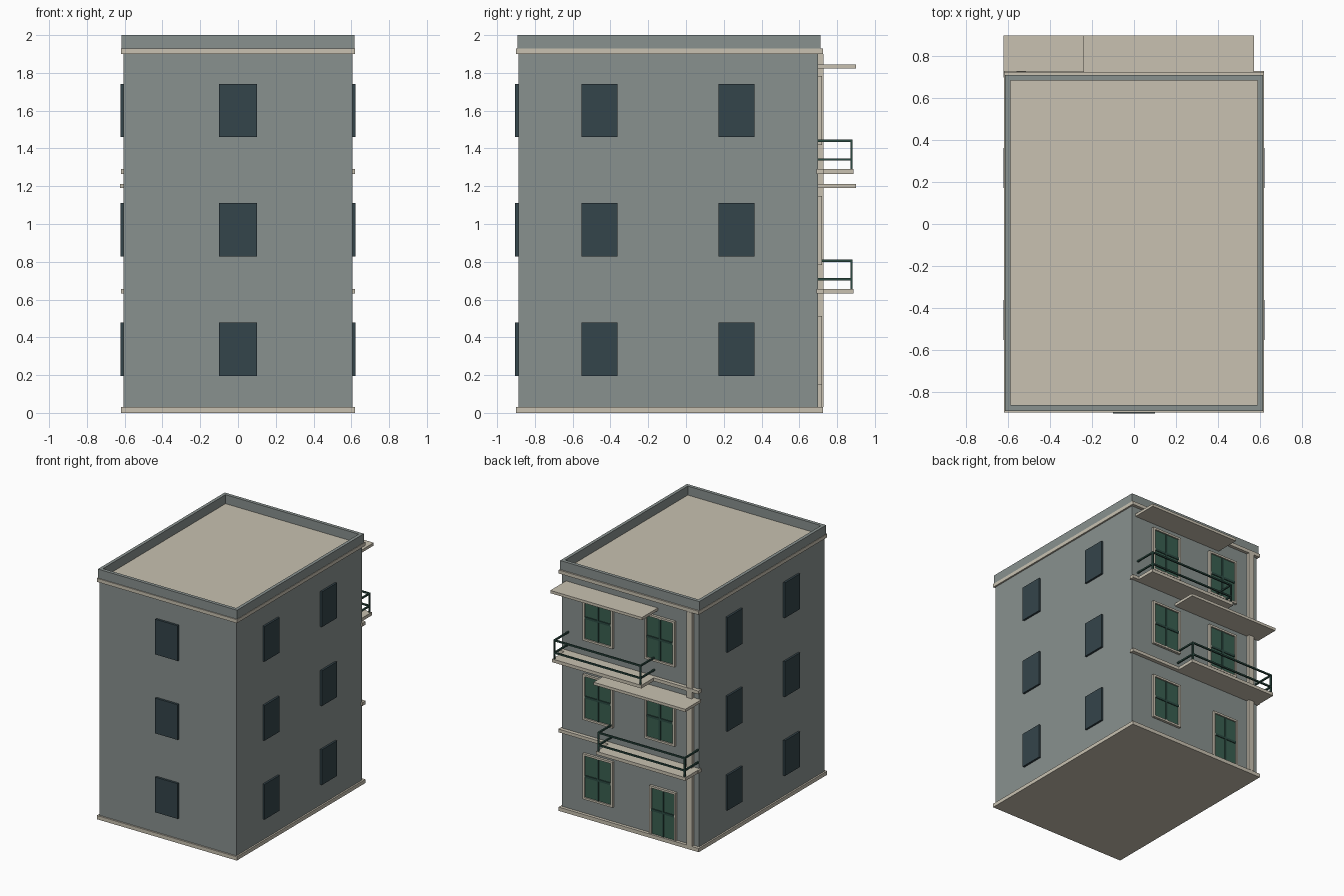
import bpy, bmesh

if "Cube" in bpy.data.objects:
    bpy.data.objects.remove(bpy.data.objects["Cube"])


def mat(name, rgb):
    m = bpy.data.materials.new(name)
    m.diffuse_color = (*rgb, 1)
    m.use_nodes = True
    m.node_tree.nodes["Principled BSDF"].inputs["Base Color"].default_value = m.diffuse_color
    return m


WALL = mat("grey_wall", (0.25, 0.285, 0.275))
CREAM = mat("cream_stone", (0.58, 0.535, 0.44))
GLASS = mat("dark_blue_glass", (0.034, 0.058, 0.069))
SHUTTER = mat("green_shutter", (0.042, 0.115, 0.082))
IRON = mat("dark_green_metal", (0.025, 0.07, 0.055))


def boxes(name, material, spans):
    """One object from boxes given as (x0, x1, y0, y1, z0, z1)."""
    bm = bmesh.new()
    for x0, x1, y0, y1, z0, z1 in spans:
        cube = bmesh.ops.create_cube(bm, size=1)
        for v in cube["verts"]:
            v.co = ((x0 + x1) / 2 + v.co.x * (x1 - x0),
                    (y0 + y1) / 2 + v.co.y * (y1 - y0),
                    (z0 + z1) / 2 + v.co.z * (z1 - z0))
    mesh = bpy.data.meshes.new(name)
    bm.to_mesh(mesh)
    bm.free()
    mesh.materials.append(material)
    ob = bpy.data.objects.new(name, mesh)
    bpy.context.collection.objects.link(ob)
    return ob


FLOOR = 0.635   # storey height
BACK = 0.70     # rear wall plane

# Main block, base plinth and roof slab with cornice edge
boxes("walls", WALL, [(-0.607, 0.607, -0.887, BACK, 0.03, 1.90)])
boxes("plinth", CREAM, [(-0.62, 0.62, -0.90, 0.725, 0, 0.03)])
boxes("roof_cornice", CREAM, [(-0.62, 0.62, -0.90, 0.725, 1.90, 1.928)])

# Parapet around the roof
boxes("parapet", WALL, [
    (-0.616, 0.616, -0.892, -0.865, 1.928, 2.0),
    (-0.616, 0.616, 0.685, 0.712, 1.928, 2.0),
    (-0.616, -0.590, -0.865, 0.685, 1.928, 2.0),
    (0.590, 0.616, -0.865, 0.685, 1.928, 2.0)])

# Plain windows on the front and both sides
front, side = [], []
for i in range(3):
    z0, z1 = 0.196 + i * 0.632, 0.478 + i * 0.632
    front.append((-0.1, 0.1, -0.905, -0.885, z0, z1))
    for s in (-1, 1):
        xs = sorted((s * 0.605, s * 0.623))
        for y0, y1 in ((-0.553, -0.363), (0.172, 0.362)):
            side.append((*xs, y0, y1, z0, z1))
boxes("front_windows", GLASS, front)
boxes("side_windows", GLASS, side)


# Rear openings: cream frame, green leaves, dark cross bars
def shuttered(name, cx, width, z0, z1, sill=True):
    a, b, t = cx - width / 2, cx + width / 2, 0.016
    frame = [(a, a + t, BACK, 0.72, z0, z1), (b - t, b, BACK, 0.72, z0, z1),
             (a + t, b - t, BACK, 0.72, z1 - t, z1)]
    if sill:
        frame.append((a + t, b - t, BACK, 0.72, z0, z0 + t))
    boxes(name + "_frame", CREAM, frame)
    boxes(name + "_leaves", SHUTTER, [(a + t, b - t, BACK, 0.709, z0, z1 - t)])
    zc = (z0 + z1) / 2
    boxes(name + "_bars", IRON, [
        (cx - 0.008, cx + 0.008, BACK, 0.716, z0, z1 - t),
        (a + t, b - t, BACK, 0.716, zc - 0.009, zc + 0.009)])


for i in range(3):
    z0 = 0.148 + i * FLOOR
    shuttered(f"rear_window_east_{i}", 0.28, 0.265, z0, z0 + 0.365)
    if i:
        shuttered(f"rear_window_west_{i}", -0.268, 0.265, z0, z0 + 0.365)
shuttered("rear_door", -0.295, 0.235, 0.03, 0.415, sill=False)

# Rear floor ledges and vertical pilaster strip
boxes("floor_ledges", CREAM, [(-0.62, 0.62, 0.69, 0.73, z, z + 0.026)
                              for z in (0.631, 1.266)])
boxes("pilaster", CREAM, [(-0.56, -0.515, 0.69, 0.727, 0.03, 1.90)])


# Balconies with railing, each under its own canopy
def balcony(name, x0, x1, z):
    boxes(name + "_slab", CREAM, [(x0, x1, BACK, 0.886, z, z + 0.026)])
    r, y1 = 0.012, 0.882
    a, b = x0 + 0.008, x1 - 0.008
    rail = [(x, x + r, y1 - r, y1, z + 0.026, z + 0.18) for x in (a, b - r)]
    for h in (0.07, 0.169):
        rail.append((a, b, y1 - r, y1, z + h, z + h + r))
        rail += [(x, x + r, BACK, y1 - r, z + h, z + h + r) for x in (a, b - r)]
    boxes(name + "_railing", IRON, rail)


balcony("lower_balcony", -0.615, 0.175, 0.631)
balcony("upper_balcony", -0.225, 0.565, 1.266)
boxes("lower_canopy", CREAM, [(-0.624, 0.188, BACK, 0.90, 1.19, 1.212)])
boxes("upper_canopy", CREAM, [(-0.24, 0.572, BACK, 0.90, 1.822, 1.844)])
